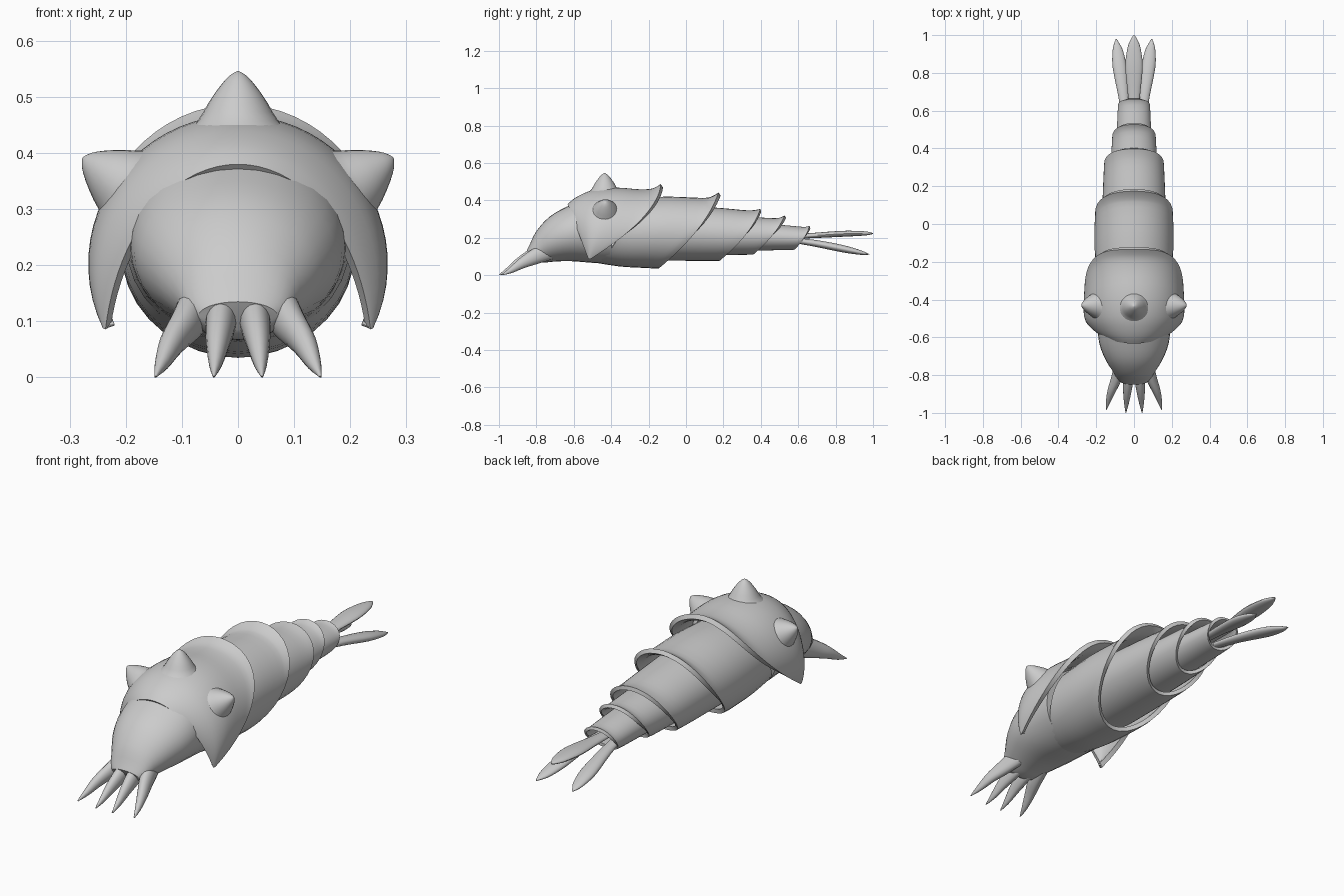
import bpy, math
from mathutils import Vector

if "Cube" in bpy.data.objects:
    bpy.data.objects.remove(bpy.data.objects["Cube"])


def finish(name, rows, closed, thick=0.0, caps=False):
    """Skin rows of points, optionally thicken inwards, and smooth shade."""
    n = len(rows[0])
    verts = [p for r in rows for p in r]
    faces = []
    for i in range(len(rows) - 1):
        for j in range(n if closed else n - 1):
            k = (j + 1) % n
            faces.append((i * n + j, i * n + k, (i + 1) * n + k, (i + 1) * n + j))
    if caps:
        faces.append(tuple(reversed(range(n))))
        faces.append(tuple(range(len(verts) - n, len(verts))))
    me = bpy.data.meshes.new(name)
    me.from_pydata(verts, [], faces)
    me.update()
    ob = bpy.data.objects.new(name, me)
    bpy.context.collection.objects.link(ob)
    bpy.ops.object.select_all(action='DESELECT')
    ob.select_set(True)
    bpy.context.view_layer.objects.active = ob
    if thick:
        m = ob.modifiers.new("thickness", 'SOLIDIFY')
        m.thickness = thick
        m.offset = -1
        bpy.ops.object.modifier_apply(modifier=m.name)
    bpy.ops.object.shade_smooth_by_angle(angle=math.radians(40))
    return ob


def refine(keys, sub):
    """Smooth Catmull-Rom interpolation between key tuples."""
    out = []
    for i in range(len(keys) - 1):
        p0, p1, p2, p3 = (keys[max(i - 1, 0)], keys[i], keys[i + 1],
                          keys[min(i + 2, len(keys) - 1)])
        for s in range(sub):
            t = s / sub
            out.append(tuple(b + 0.5 * t * (c - a + t * (2*a - 5*b + 4*c - d + t * (3*(b - c) + d - a)))
                             for a, b, c, d in zip(p0, p1, p2, p3)))
    return out + [keys[-1]]


def loft(name, keys, n=32, bow=0.0, thick=0.0, caps=True, sub=3):
    """Loft slanted ellipses given as (centre x, top y, top z, bottom y, bottom z, half width)."""
    rows = []
    for cx, yt, zt, yb, zb, hw in refine(keys, sub):
        row = []
        for j in range(n):
            a = 2 * math.pi * j / n
            c, s = math.cos(a), math.sin(a)
            row.append((cx + hw * s,
                        (yt + yb) / 2 + c * (yt - yb) / 2 + bow * s * s,
                        (zt + zb) / 2 + c * (zt - zb) / 2))
        rows.append(row)
    return finish(name, rows, True, thick, caps)


# head
loft("head", [(0, -.85, .135, -.82, .085, .07), (0, -.835, .165, -.80, .07, .09),
              (0, -.80, .235, -.76, .067, .112), (0, -.73, .312, -.71, .072, .15),
              (0, -.633, .368, -.62, .075, .185), (0, -.50, .42, -.50, .066, .196),
              (0, -.33, .42, -.42, .062, .2)])

# four mouth feelers
inner = [(.026, -.76, .185, -.73, .085, .03), (.031, -.85, .13, -.81, .06, .027),
         (.036, -.91, .085, -.88, .038, .021), (.040, -.96, .038, -.945, .012, .012),
         (.043, -1.0, .003, -.995, 0, .002)]
outer_x = [.068, .092, .117, .135, .147]
outer = [(x, k[1] + .015, k[2], k[3] + .015, k[4], k[5] * 1.1) for x, k in zip(outer_x, inner)]
for side, sx in (("left", -1), ("right", 1)):
    for kind, keys in (("inner", inner), ("outer", outer)):
        loft(f"{side}_{kind}_feeler", [(k[0] * sx,) + k[1:] for k in keys], n=16)

# overlapping body rings with flared back lips
rings = [
    [(-.30, .41, -.47, .064, .196), (-.10, .42, -.35, .046, .207), (.09, .413, -.21, .038, .208),
     (.14, .422, -.17, .036, .207), (.174, .442, -.147, .035, .206)],
    [(.05, .37, -.22, .078, .172), (.22, .356, .0, .077, .166), (.34, .346, .12, .077, .161),
     (.398, .354, .18, .077, .158)],
    [(.27, .315, .08, .108, .13), (.40, .308, .22, .108, .123), (.49, .305, .32, .109, .117),
     (.527, .319, .36, .11, .115)],
    [(.42, .275, .32, .13, .095), (.54, .266, .46, .133, .09), (.63, .258, .55, .135, .086),
     (.66, .264, .58, .136, .084)],
]
for i, (keys, bow) in enumerate(zip(rings, (.045, .03, .02, .012))):
    loft(f"body_ring_{i + 1}", [(0,) + k for k in keys], n=36, bow=bow,
         thick=.02 - .002 * i, caps=False)

# head shield: arches that meet in one point on each side
ridge = [(-.633, .38, .187), (-.59, .415, .215), (-.515, .450, .248), (-.43, .466, .266),
         (-.345, .467, .271), (-.25, .459, .269), (-.18, .463, .265), (-.135, .487, .262)]
A = math.radians(115)
rows = []
fine = refine(ridge, 3)
for i, (y0, z0, w) in enumerate(fine):
    power = 1 + .7 * i / (len(fine) - 1)
    row = []
    for j in range(-20, 21):
        t = .985 * j / 20
        a = A * t
        k = (1 - math.cos(a)) / (1 - math.cos(A))
        x = w * math.sin(a) + (.237 - w * math.sin(A)) * t ** 3 if t >= 0 else \
            w * math.sin(a) - (.237 - w * math.sin(A)) * abs(t) ** 3
        row.append((x, y0 + (-.52 - y0) * k ** power, z0 + (.08 - z0) * k))
    rows.append(row)
finish("head_shield", rows, False, thick=.022)


# three horns on the shield
def horn(name, base, axis):
    axis = Vector(axis).normalized()
    u = Vector((0, 1, 0))
    v = axis.cross(u)
    prof = [(.105, -.035), (.072, -.006), (.053, .026), (.033, .055), (.015, .075), (.001, .083)]
    rows = [[Vector(base) + axis * h + r * (math.cos(b) * u - math.sin(b) * v)
             for b in (2 * math.pi * j / 24 for j in range(24))]
            for r, h in refine(prof, 2)]
    ob = finish(name, rows, True, caps=True)
    ob.data.flip_normals()


horn("top_horn", (0, -.435, .463), (0, 0, 1))
for side, sx in (("left", -1), ("right", 1)):
    horn(f"{side}_horn", (sx * .207, -.43, .347), (sx * .842, 0, .539))

# tail fins: one above, two spread below
def fin(name, keys):
    loft(name, [(x, y, z + h, y, z - h, w) for x, y, z, h, w in keys], n=20)


fin("upper_tail_fin", [(0, .54, .205, .012, .024), (0, .68, .212, .014, .032), (0, .83, .221, .016, .046),
                       (0, .93, .223, .013, .035), (0, .98, .223, .008, .016), (0, 1.0, .223, .002, .002)])
for side, sx in (("left", -1), ("right", 1)):
    fin(f"{side}_lower_tail_fin",
        [(sx * .038, .54, .190, .012, .022), (sx * .056, .68, .172, .018, .028),
         (sx * .076, .83, .143, .020, .037), (sx * .086, .92, .124, .014, .027),
         (sx * .092, .96, .115, .007, .012), (sx * .094, .98, .111, .001, .002)])
